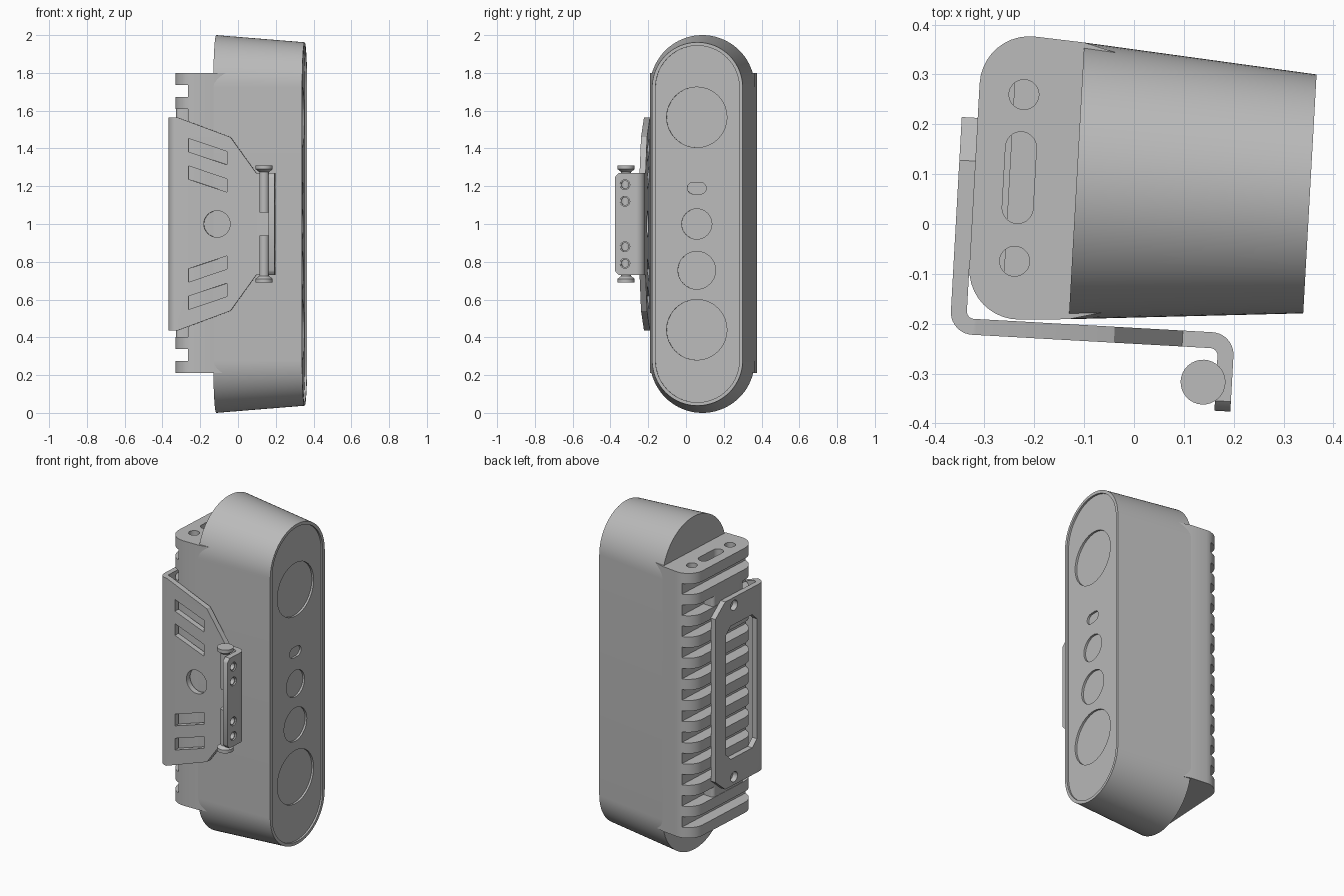
import bpy, bmesh, math
from mathutils import Vector

if "Cube" in bpy.data.objects:
    bpy.data.objects.remove(bpy.data.objects["Cube"])

grey = bpy.data.materials.new("plain grey")
grey.use_nodes = True
tone = (0.5, 0.5, 0.5, 1)
grey.diffuse_color = tone
grey.node_tree.nodes["Principled BSDF"].inputs["Base Color"].default_value = tone

MID = 0.08      # sideways centre of the housing
BACK = -0.325   # rear plane of the fins
FLOOR = -0.255  # bottom of the fin gaps
parts = []


def fillet(corners, steps=10):
    """Outline from (a, b, radius) corners."""
    out = []
    n = len(corners)
    for i, (x, y, r) in enumerate(corners):
        p = Vector((x, y))
        if r == 0:
            out.append(p)
            continue
        a = (Vector(corners[i - 1][:2]) - p).normalized()
        b = (Vector(corners[(i + 1) % n][:2]) - p).normalized()
        theta = a.angle(b)
        phi = math.pi - theta
        c = p + (a + b).normalized() * r / math.sin(theta / 2)
        t = r / math.tan(theta / 2)
        va, vb = p + a * t - c, p + b * t - c
        for k in range(steps + 1):
            s = k / steps
            out.append(c + (va * math.sin((1 - s) * phi) + vb * math.sin(s * phi)) / math.sin(phi))
    return out


def rounded(cx, cy, hx, hy, r, steps=10):
    return fillet([(cx - hx, cy - hy, r), (cx + hx, cy - hy, r),
                   (cx + hx, cy + hy, r), (cx - hx, cy + hy, r)], steps)


def circle(cx, cy, r):
    return rounded(cx, cy, r, r, r, 8)


def loft(name, rings, axis):
    """Closed solid through (outline, position) rings along an axis."""
    place = {"x": lambda p, t: (t, p[0], p[1]),
             "y": lambda p, t: (p[0], t, p[1]),
             "z": lambda p, t: (p[0], p[1], t)}[axis]
    bm = bmesh.new()
    loops = [[bm.verts.new(place(p, t)) for p in pts] for pts, t in rings]
    for lo, hi in zip(loops, loops[1:]):
        for i in range(len(lo)):
            bm.faces.new((lo[i - 1], lo[i], hi[i], hi[i - 1]))
    bm.faces.new(loops[0])
    bm.faces.new(loops[-1])
    bmesh.ops.remove_doubles(bm, verts=bm.verts, dist=1e-5)
    bmesh.ops.recalc_face_normals(bm, faces=bm.faces)
    me = bpy.data.meshes.new(name)
    bm.to_mesh(me)
    bm.free()
    me.materials.append(grey)
    ob = bpy.data.objects.new(name, me)
    bpy.context.collection.objects.link(ob)
    return ob


def prism(name, pts, lo, hi, axis):
    return loft(name, [(pts, lo), (pts, hi)], axis)


def part(ob):
    parts.append(ob)
    return ob


def cut(ob, pts, lo, hi, axis):
    tool = prism("cutter", pts, lo, hi, axis)
    tool.hide_render = True
    mod = ob.modifiers.new("cut", "BOOLEAN")
    mod.operation, mod.solver, mod.object = "DIFFERENCE", "EXACT", tool
    bpy.context.view_layer.objects.active = ob
    bpy.ops.object.modifier_apply(modifier=mod.name)
    bpy.data.objects.remove(tool)


def flip(pts):
    """Mirror an outline about mid height."""
    return [(a, 2 - b) for a, b in pts]


# Tapered capsule housing with a raised front rim
def capsule(r):
    return rounded(MID, 1, r, 0.722 + r, r, 20)


housing = part(loft("housing", [(capsule(0.278), -0.12), (capsule(0.24), 0.349),
                                (capsule(0.222), 0.349), (capsule(0.222), 0.338)], "x"))

# Lens windows sunk into the front panel
for z, r in ((1.565, 0.16), (1.0, 0.08), (0.755, 0.1), (0.44, 0.16)):
    cut(housing, circle(MID - 0.004, z, r), 0.326, 0.4, "x")
cut(housing, rounded(MID - 0.004, 1.19, 0.05, 0.031, 0.031), 0.326, 0.4, "x")

# Heat sink block with rounded rear corners
plan = fillet([(-0.05, MID - 0.26, 0), (-0.12, MID - 0.278, 0), (BACK, MID - 0.291, 0.1),
               (BACK, MID + 0.291, 0.1), (-0.12, MID + 0.278, 0), (-0.05, MID + 0.26, 0)])
LOW, HIGH, TEETH = 0.21, 1.80, 13
step = (HIGH - LOW) / (2 * TEETH - 1)
sink = part(prism("heat_sink", plan, LOW, HIGH, "z"))
for i in range(TEETH - 1):
    z = LOW + (2 * i + 1.5) * step
    cut(sink, rounded((FLOOR - 0.5) / 2, z, (FLOOR + 0.5) / 2, step / 2, 0), -1, 1, "y")

# Sockets through the top fin
for v in (0.247, -0.088):
    cut(sink, circle(-0.235, v, 0.03), HIGH - 0.07, 2, "z")
cut(sink, rounded(-0.235, MID, 0.031, 0.092, 0.031), HIGH - 0.07, 2, "z")

# Mounting bosses filling one gap near each end
for i, name in ((1, "lower_boss"), (TEETH - 3, "upper_boss")):
    z = LOW + (2 * i + 1.5) * step
    part(prism(name, rounded(-0.285, 0.035, 0.038, 0.135, 0.02), z - step / 2, z + step / 2, "z"))

# Bent sheet bracket: rear plate, side plate and end flange
bracket = part(prism("bracket", fillet([
    (-0.357, 0.195, 0), (-0.357, -0.24, 0.045), (0.182, -0.24, 0.015), (0.182, -0.365, 0),
    (0.214, -0.365, 0), (0.214, -0.208, 0.045), (BACK, -0.208, 0.015), (BACK, 0.195, 0)]),
    0.437, 1.563, "z"))

shoulder = [(-0.31, 1.565), (-0.027, 1.46), (0.11, 1.27), (0.3, 1.27), (0.3, 1.7), (-0.31, 1.7)]
vents = [[(-0.248, z), (-0.046, z - 0.068), (-0.046, z - 0.138), (-0.248, z - 0.07)]
         for z in (1.452, 1.307)]
rear_chamfer = [(0.1, 1.57), (0.2, 1.485), (0.3, 1.485), (0.3, 1.7), (0.1, 1.7)]
flange_corner = [(-0.37, 1.235), (-0.36, 1.255), (-0.335, 1.28), (-0.37, 1.28)]
for side in (list, flip):
    for outline in [shoulder] + vents:
        cut(bracket, side(outline), -0.5, -0.19, "y")
    cut(bracket, side(rear_chamfer), -0.5, -0.3, "x")
    cut(bracket, side(flange_corner), 0.1, 0.3, "x")
    cut(bracket, side(circle(0.03, 1.515, 0.03)), -0.5, -0.3, "x")
    for z in (1.208, 1.12):
        cut(bracket, side(circle(-0.312, z, 0.02)), 0.1, 0.3, "x")
        cut(bracket, side(circle(-0.312, z, 0.026)), 0.206, 0.3, "x")
cut(bracket, circle(-0.098, 1, 0.07), -0.5, -0.19, "y")
window = [(-0.17, 0.64), (-0.13, 0.6), (0.06, 0.6), (0.1, 0.64)]
cut(bracket, window + flip(window)[::-1], -0.5, -0.3, "x")

# Pair of headed pins beside the flange
for name, s in (("upper_pin", 1), ("lower_pin", -1)):
    stem, head = circle(0.156, -0.309, 0.026), circle(0.156, -0.309, 0.045)
    part(loft(name, [(stem, 1 + s * 0.06), (stem, 1 + s * 0.275), (head, 1 + s * 0.29),
                     (head, 1 + s * 0.31)], "z"))

# Smooth curved walls and turn the whole assembly slightly
bpy.ops.object.select_all(action="DESELECT")
for ob in parts:
    ob.rotation_euler.z = math.radians(-3.2)
    ob.select_set(True)
bpy.context.view_layer.objects.active = housing
bpy.ops.object.shade_smooth_by_angle(angle=math.radians(30))
